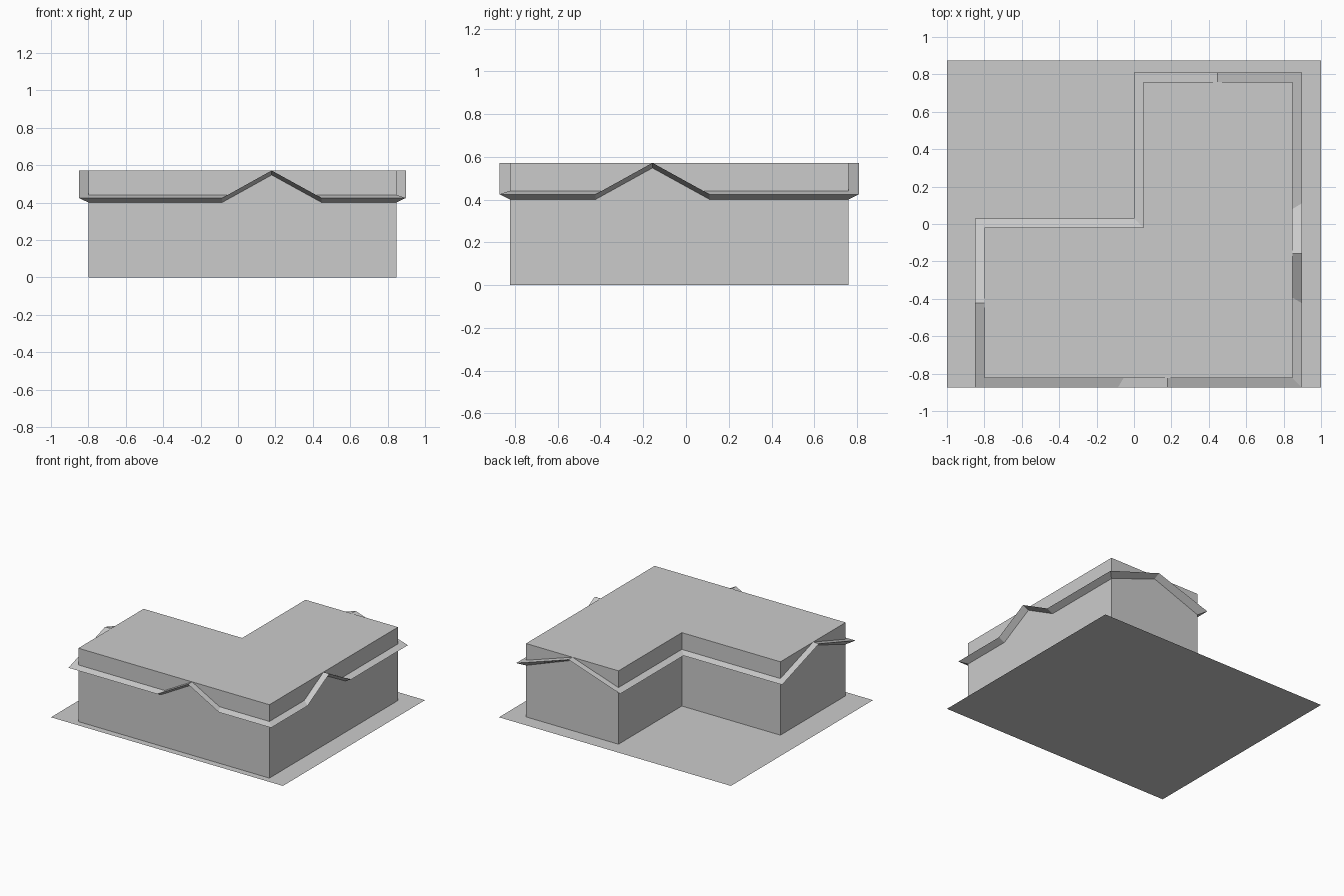
import bpy

if "Cube" in bpy.data.objects:
    bpy.data.objects.remove(bpy.data.objects["Cube"])

grey = bpy.data.materials.new("plain grey")
grey.diffuse_color = (0.6, 0.6, 0.6, 1)
grey.use_nodes = True
grey.node_tree.nodes["Principled BSDF"].inputs["Base Color"].default_value = grey.diffuse_color


def make(name, verts, faces):
    mesh = bpy.data.meshes.new(name)
    mesh.from_pydata(verts, [], faces)
    mesh.materials.append(grey)
    mesh.update()
    obj = bpy.data.objects.new(name, mesh)
    bpy.context.collection.objects.link(obj)
    return obj


EAVE, RIDGE, DROP, OVER = 0.425, 0.572, 0.024, 0.05

# ground slab
make("ground_plate",
     [(-1, -0.875, 0), (1, -0.875, 0), (1, 0.875, 0), (-1, 0.875, 0)],
     [(0, 1, 2, 3)])

# L-shaped walls with a flat top at ridge height
plan = [(-0.8, -0.823), (0.847, -0.823), (0.847, 0.76),
        (0.05, 0.76), (0.05, -0.02), (-0.8, -0.02)]
n = len(plan)
make("walls",
     [(x, y, 0) for x, y in plan] + [(x, y, RIDGE) for x, y in plan],
     [(i, (i + 1) % n, (i + 1) % n + n, i + n) for i in range(n)]
     + [tuple(range(n, 2 * n))])

# roof outline, counter-clockwise: x, y, height, inward direction to the wall
E, R = EAVE, RIDGE
rim = [(-0.85, -0.873, E, 1, 1), (-0.085, -0.873, E, 0, 1),
       (0.18, -0.873, R, 0, 1), (0.447, -0.873, E, 0, 1),
       (0.897, -0.873, E, -1, 1), (0.897, -0.423, E, -1, 0),
       (0.897, -0.157, R, -1, 0), (0.897, 0.11, E, -1, 0),
       (0.897, 0.81, E, -1, -1), (0.447, 0.81, R, 0, -1),
       (0, 0.81, E, 1, -1), (0, 0.03, E, 1, -1),
       (-0.85, 0.03, E, 1, -1), (-0.85, -0.423, R, 1, 0)]
m = len(rim)
verts = [p[:3] for p in rim]
# ridge junctions: front gable, main crossing, side gable
verts += [(0.18, -0.423, R), (0.447, -0.423, R), (0.447, -0.157, R)]
P, Q, S = m, m + 1, m + 2
faces = [(0, 1, P, 13), (1, 2, P), (2, 3, P), (3, 4, Q, P), (4, 5, S, Q),
         (5, 6, S), (6, 7, S), (7, 8, 9, S), (9, 10, 11, Q, S),
         (11, 12, 13, P, Q)]
# sloping underside strip running back to the wall line
base = len(verts)
verts += [(x + dx * OVER, y + dy * OVER, z - DROP) for x, y, z, dx, dy in rim]
for i in range(m):
    j = (i + 1) % m
    faces.append((j, i, base + i, base + j))
make("roof", verts, faces)
